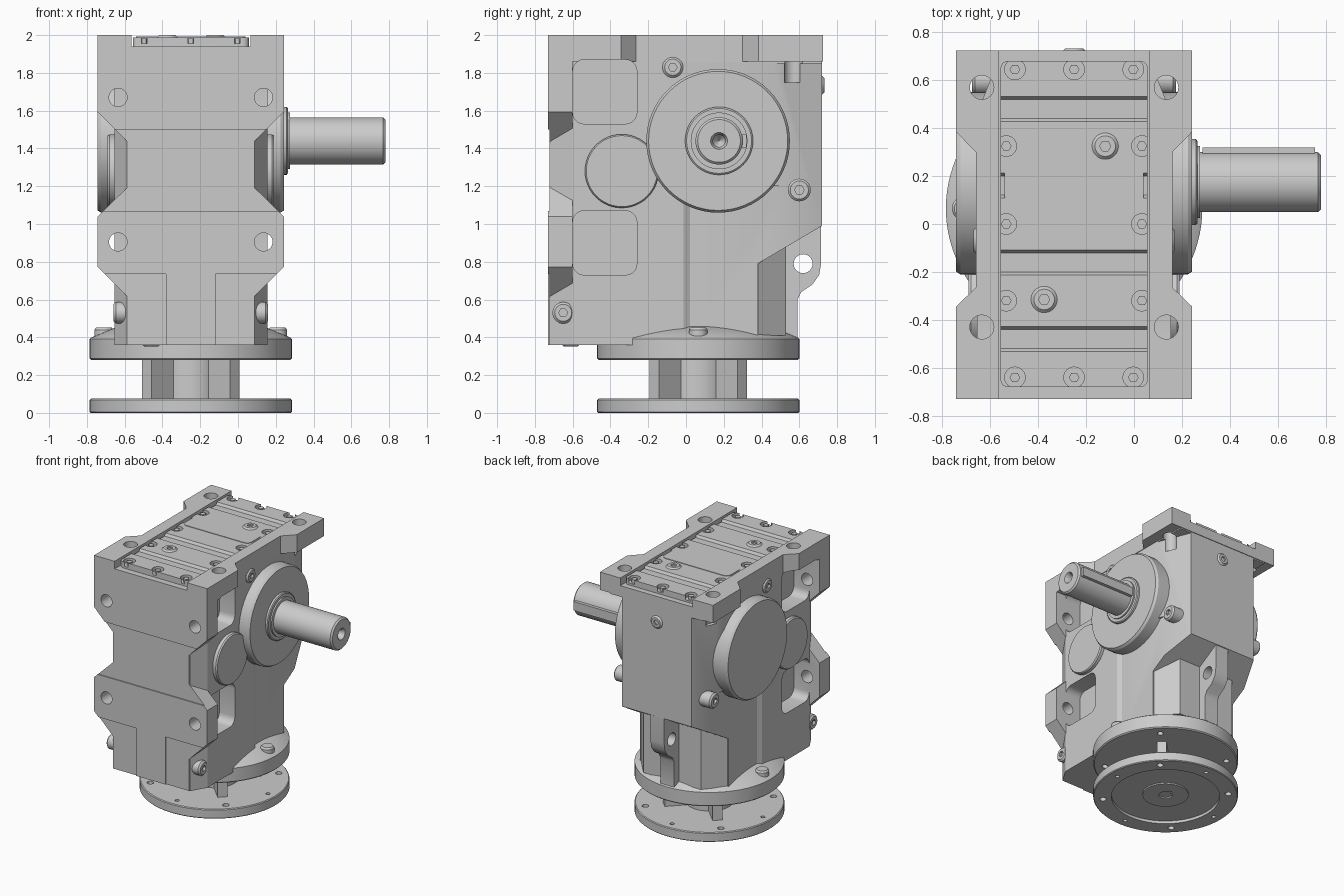
import bpy, bmesh
from math import sin, cos, pi, radians

if "Cube" in bpy.data.objects:
    bpy.data.objects.remove(bpy.data.objects["Cube"])

C = -0.25                    # x of the housing's middle plane
FY = 0.065                   # y of the input flange axis
MAP = {'x': lambda u, v, t: (t, u, v), 'y': lambda u, v, t: (u, t, v), 'z': lambda u, v, t: (u, v, t)}


def finish(bm, name):
    bmesh.ops.remove_doubles(bm, verts=bm.verts, dist=1e-6)
    bmesh.ops.recalc_face_normals(bm, faces=bm.faces)
    me = bpy.data.meshes.new(name)
    bm.to_mesh(me)
    bm.free()
    ob = bpy.data.objects.new(name, me)
    bpy.context.collection.objects.link(ob)
    return ob


def prism(name, axis, pts, a, b):
    bm = bmesh.new()
    lo, hi = [[bm.verts.new(MAP[axis](u, v, t)) for u, v in pts] for t in (a, b)]
    bm.faces.new(lo)
    bm.faces.new(hi)
    n = len(pts)
    for i in range(n):
        bm.faces.new((lo[i], lo[(i + 1) % n], hi[(i + 1) % n], hi[i]))
    return finish(bm, name)


def lathe(name, axis, c, prof, n=48):
    """Revolve (radius, position) pairs about an axis through c; ends are capped."""
    bm = bmesh.new()
    rings = [[bm.verts.new(MAP[axis](c[0] + r * cos(2 * pi * i / n), c[1] + r * sin(2 * pi * i / n), t))
              for i in range(n)] for r, t in prof]
    for p, q in zip(rings, rings[1:]):
        for i in range(n):
            bm.faces.new((p[i], p[(i + 1) % n], q[(i + 1) % n], q[i]))
    bm.faces.new(rings[0])
    bm.faces.new(rings[-1])
    return finish(bm, name)


def cyl(name, axis, c, r, a, b, n=32):
    return lathe(name, axis, c, [(r, a), (r, b)], n)


def rect(u0, u1, v0, v1, r=0.0):
    if not r:
        return [(u0, v0), (u1, v0), (u1, v1), (u0, v1)]
    out = []
    for cu, cv, s in ((u1 - r, v1 - r, 0), (u0 + r, v1 - r, 90), (u0 + r, v0 + r, 180), (u1 - r, v0 + r, 270)):
        out += [(cu + r * cos(radians(s + k * 18)), cv + r * sin(radians(s + k * 18))) for k in range(6)]
    return out


def boolean(ob, tools, op='DIFFERENCE'):
    bpy.context.view_layer.objects.active = ob
    for t in tools:
        m = ob.modifiers.new('b', 'BOOLEAN')
        m.operation, m.object, m.solver = op, t, 'EXACT'
        bpy.ops.object.modifier_apply(modifier=m.name)
        bpy.data.objects.remove(t)


def sym(pts):                # half outline (offset, v) -> closed outline about x = C
    return [(C + u, v) for u, v in pts] + [(C - u, v) for u, v in reversed(pts)]


def side(pts, s):
    return [(C + s * u, v) for u, v in pts]


def plug(name, axis, c, r, base, tip):
    """Screw plug with chamfered rim and hexagon socket."""
    d = 1 if tip > base else -1
    p = lathe(name, axis, c, [(r, base), (r, tip - d * .012), (r - .012, tip)], 32)
    boolean(p, [cyl('cut', axis, c, r * .42, tip - d * .02, tip + d * .05, 6)])


# Housing core with chamfered corners
housing = prism('gear_housing', 'x', [(-.72, .36), (-.28, .36), (-.28, .4), (.38, .4), (.38, .79),
                                      (.72, .99), (.72, 1.9), (-.72, 1.9)], C - .405, C + .405)
cuts = []
for s in (-1, 1):
    cuts.append(prism('cut', 'z', side([(.325, -.74), (.413, -.59), (.6, -.59), (.6, -.74)], s), .3, 2.1))
    cuts.append(prism('cut', 'z', side([(.41, .45), (.29, .75), (.6, .75), (.6, .45)], s), .3, 1.85))
    cuts.append(prism('cut', 'z', side([(.415, -.03), (.385, .02), (.385, .8), (.6, .8), (.6, -.03)], s), .3, 1.2))
boolean(housing, cuts)

# Front foot plate, top foot plate, rear lower section
front = prism('front', 'y', sym([(.33, .36), (.33, .61), (.493, .773), (.493, 1.04), (.33, 1.2),
                                 (.33, 1.43), (.493, 1.593), (.493, 1.9)]), -.73, -.6)
top = prism('top', 'z', sym([(.493, -.73), (.493, -.345), (.41, -.265), (.41, .3),
                             (.493, .385), (.493, .725)]), 1.86, 2)
rear = prism('rear', 'z', sym([(.38, .25), (.38, .375), (.25, .53)]), .41, .92)
boolean(housing, [front, top, rear], 'UNION')

# Cover channel, bolt pockets, foot holes and shallow front relief
cuts = [prism('cut', 'x', rect(-.9, .9, 1.94, 2.1), C - .315, C + .315),
        prism('cut', 'y', rect(C - .6, C + .6, 1.07, 1.5), -.8, -.722)]
for s in (-1, 1):
    x = C + s * .385
    for z0 in (1.53, .73):
        cuts.append(prism('cut', 'x', rect(-.6, -.26, z0, z0 + .34, .06), C + s * .27, C + s * .6))
    for z in (1.67, .905):
        cuts.append(cyl('cut', 'y', (x, z), .048, -.8, -.5))
    for y in (.57, -.43):
        cuts.append(cyl('cut', 'z', (x, y), .05, 1.75, 2.1))
    cuts.append(prism('cut', 'y', side(rect(.13, .6, .3, .735), s), -.8, -.722))
boolean(housing, cuts)

# Lifting lug at the back
lug = prism('lifting_lug', 'x', [(.45, .4), (.59, .4), (.59, .6), (.61, .64), (.67, .68), (.705, .73), (.715, .79),
                                 (.715, 1.1), (.45, 1.1)], C - .06, C + .06)
boolean(lug, [cyl('cut', 'x', (.62, .79), .05, C - .2, C + .2)])

# Top cover with cross grooves, a rounded pad and bolt recesses
cover = prism('top_cover', 'z', rect(C - .307, C + .307, -.68, .68, .03), 1.93, 1.988)
bolts = [(C + dx, y) for dx in (-.247, 0, .247) for y in (-.64, .645)]
bolts += [(C + dx, y) for dx in (-.283, .283) for y in (-.32, 0, .325)]
cuts = [prism('cut', 'x', [(y - .06, 2.0), (y - .04, 1.968), (y + .04, 1.968), (y + .06, 2.0)], C - .5, C + .5)
        for y in (-.48, -.16, .16, .48)]
cuts += [cyl('cut', 'z', b, .043, 1.955, 2.1, 24) for b in bolts]
boolean(cover, cuts)
prism('cover_pad', 'z', rect(C - .29, C + .29, .075, .25, .04), 1.95, 1.992)
for b in bolts:
    cyl('cover_bolt', 'z', b, .022, 1.94, 1.982, 6)
for i, b in enumerate([(-.12, .325), (-.375, -.315)]):
    plug('cover_plug', 'z', b, .055, 1.95, 2.0)

# Bearing covers and screw plugs on both sides
for s, n in ((-1, 'left'), (1, 'right')):
    o = lambda d: C + s * d
    lathe(n + '_main_bearing_cover', 'x', (.17, 1.44),
          [(.38, o(.3)), (.38, o(.475)), (.368, o(.493))], 64)
    lathe(n + '_small_bearing_cover', 'x', (-.34, 1.28), [(.195, o(.2)), (.195, o(.43)), (.188, o(.44))], 48)
    plug(n + '_upper_plug', 'x', (-.07, 1.83), .055, o(.35), o(.42))
    plug(n + '_rear_plug', 'x', (.6, 1.18), .06, o(.25), o(.425))
    plug(n + '_lower_plug', 'x', (-.65, .53), .057, o(.25), o(.408))
plug('rear_plug', 'y', (C, 1.735), .05, .65, .732)
plug('bottom_plug', 'z', (-.46, -.61), .05, .42, .352)

# Output shaft with collar, key and centre hole
S = (.175, 1.44)
lathe('shaft_collar', 'x', S, [(.18, .2), (.18, .258), (.172, .264)])
shaft = lathe('output_shaft', 'x', S, [(.15, .2), (.15, .275), (.125, .275), (.125, .768), (.113, .78)], 64)
boolean(shaft, [lathe('cut', 'x', S, [(0.001, .58), (.032, .62), (.032, .755), (.055, .8)], 32)])
prism('shaft_key', 'z', rect(.285, .755, .25, .32), 1.405, 1.475)

# Input side: upper flange with cone, ribbed neck, mounting flange
F = (C, FY)
R = .535


def ring_pos(r, a):
    return C + r * cos(radians(a)), FY + r * sin(radians(a))


upper = lathe('upper_flange', 'z', F, [(R - .008, .28), (R, .288), (R, .392), (R - .01, .4), (.38, .46), (.3, .46)], 96)
boolean(upper, [cyl('cut', 'z', ring_pos(.45, 45 + 90 * k), .022, .2, .36, 20) for k in range(4)])
for s in (-1, 1):
    lathe('flange_boss', 'z', (C + s * .46, FY), [(.05, .35), (.05, .44), (.04, .453)], 24)
cyl('neck_core', 'z', F, .17, .06, .3, 48)
for k in range(4):
    a = radians(45 + 90 * k)
    prism('neck_rib', 'z', [(C + u * cos(a) - v * sin(a), FY + u * sin(a) + v * cos(a))
                            for u, v in rect(.1, .33, -.035, .035)], .06, .3)
flange = lathe('input_flange', 'z', F, [(R - .006, 0), (R, .006), (R, .069), (R - .006, .075)], 96)
cuts = [cyl('cut', 'z', F, .4, -.1, .022, 64)]
cuts += [cyl('cut', 'z', ring_pos(.465, 45 * k), .024 if k % 2 else .016, -.1, .2, 20) for k in range(8)]
boolean(flange, cuts)
hub = cyl('input_hub', 'z', F, .17, .012, .06, 48)
bore = [cyl('cut', 'z', F, .05, -.1, .25, 32), prism('cut', 'z', rect(C - .015, C + .015, FY, FY + .065), -.1, .25)]
boolean(hub, bore)

# Smooth shading with sharp edges kept
bpy.ops.object.select_all(action='DESELECT')
for ob in bpy.context.scene.objects:
    ob.select_set(True)
    bpy.context.view_layer.objects.active = ob
bpy.ops.object.shade_smooth_by_angle(angle=radians(30))
